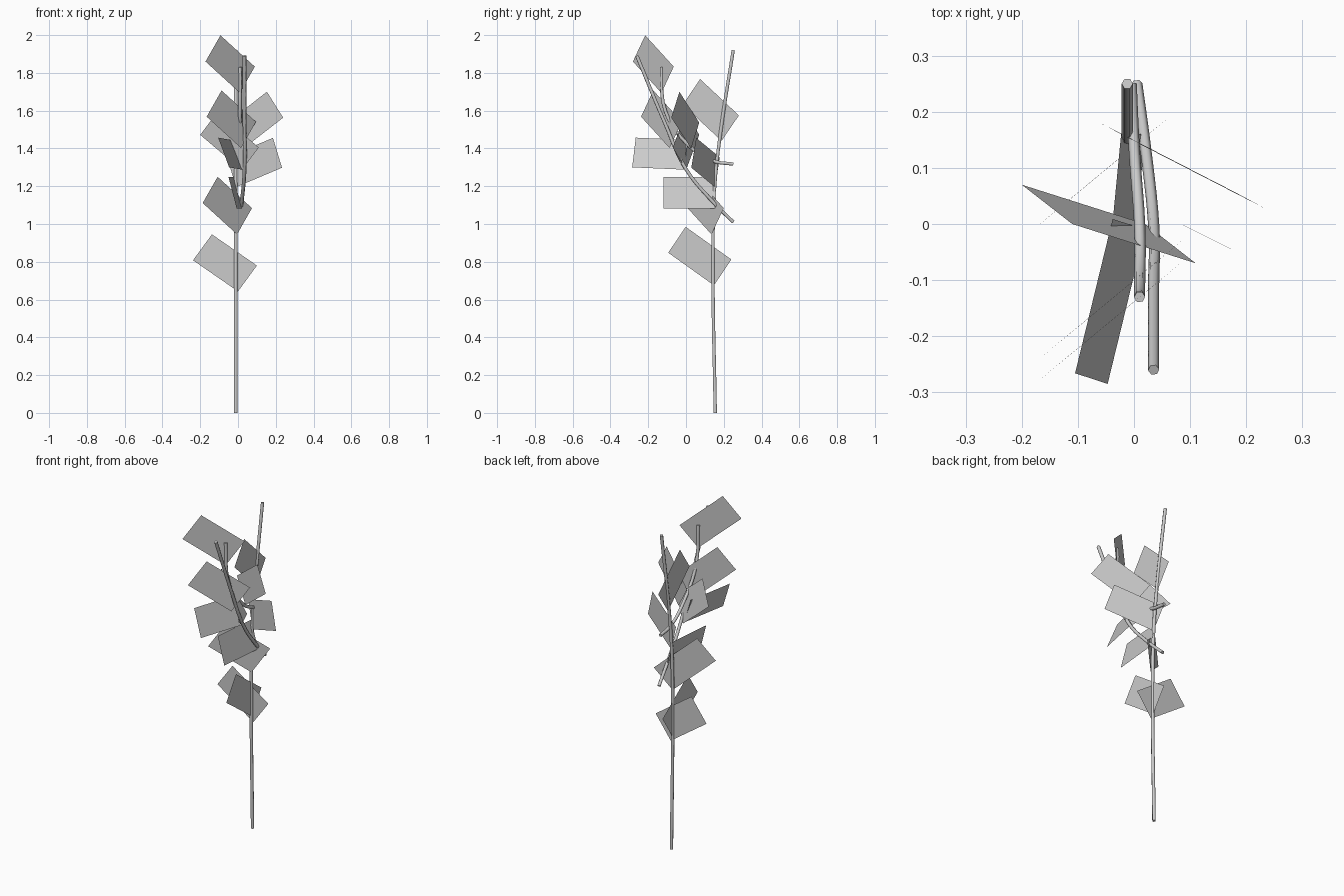
import bpy
import math
from mathutils import Vector

cube = bpy.data.objects.get("Cube")
if cube:
    bpy.data.objects.remove(cube, do_unlink=True)

# One plain grey for the whole plant
grey = bpy.data.materials.new("light_grey")
grey.use_nodes = True
colour = (0.6, 0.6, 0.6, 1)
grey.diffuse_color = colour
grey.node_tree.nodes["Principled BSDF"].inputs["Base Color"].default_value = colour


def stalk(name, path, radius=0.01):
    """Six-sided smooth tube through the path points."""
    curve = bpy.data.curves.new(name, "CURVE")
    curve.dimensions = "3D"
    curve.bevel_depth = radius
    curve.bevel_resolution = 1
    curve.use_fill_caps = True
    curve.resolution_u = 5
    spline = curve.splines.new("BEZIER")
    spline.bezier_points.add(len(path) - 1)
    for point, co in zip(spline.bezier_points, path):
        point.co = co
        point.handle_left_type = point.handle_right_type = "AUTO"
    curve.materials.append(grey)
    obj = bpy.data.objects.new(name, curve)
    bpy.context.collection.objects.link(obj)
    bpy.ops.object.select_all(action="DESELECT")
    obj.select_set(True)
    bpy.context.view_layer.objects.active = obj
    bpy.ops.object.convert(target="MESH")
    bpy.ops.object.shade_smooth_by_angle(angle=math.radians(70))


def leaf(name, root, side, length):
    """Flat rectangular card growing from its root corner."""
    p, u, v = Vector(root), Vector(side), Vector(length)
    mesh = bpy.data.meshes.new(name)
    mesh.from_pydata([p, p + u, p + u + v, p + v], [], [(0, 1, 2, 3)])
    mesh.materials.append(grey)
    obj = bpy.data.objects.new(name, mesh)
    bpy.context.collection.objects.link(obj)


# Main stem and the two curved side branches
stalk("main_stem", [(-.012, .155, 0), (-.012, .143, .8), (-.012, .152, 1.2),
                    (-.012, .185, 1.5), (-.012, .25, 1.92)])
stalk("lower_branch", [(.005, .25, 1.01), (.02, .14, 1.12), (.035, 0, 1.29),
                       (.035, -.11, 1.53), (.035, -.26, 1.89)])
stalk("upper_branch", [(-.005, .25, 1.317), (0, .14, 1.335), (.01, 0, 1.43),
                       (.01, -.11, 1.6), (.01, -.13, 1.83)])

# Leaves: root corner, short edge, long edge
leaf("low_front_leaf", (0, .145, .643), (.1, 0, .137), (-.238, 0, .165))
leaf("low_side_leaf", (-.012, .148, .675), (0, .092, .137), (0, -.242, .173))
leaf("middle_side_leaf", (.02, .16, 1.082), (-.043, 0, .166), (-.027, -.28, 0))
leaf("upper_side_leaf", (-.012, .188, 1.44), (0, .092, .135), (0, -.205, .192))
leaf("forward_leaf", (.02, -.01, 1.288), (-.058, .019, .157), (-.067, -.275, .012))
leaf("left_leaf", (-.01, .153, 1.195), (-.048, .026, .158), (.243, -.125, .103))
leaf("right_leaf", (.02, 0, 1.285), (.09, -.07, .12), (-.22, .07, .187))
leaf("back_left_leaf", (.03, .027, 1.4), (-.086, .043, .137), (.209, -.105, .163))

# Three upright leaves that share one diagonal direction
for name, root in (("middle_diagonal_leaf", (-.005, .135, .945)),
                   ("upper_diagonal_leaf", (.016, -.087, 1.402)),
                   ("top_diagonal_leaf", (.01, -.13, 1.694))):
    leaf(name, root, (.079, .065, .139), (-.182, -.151, .166))
